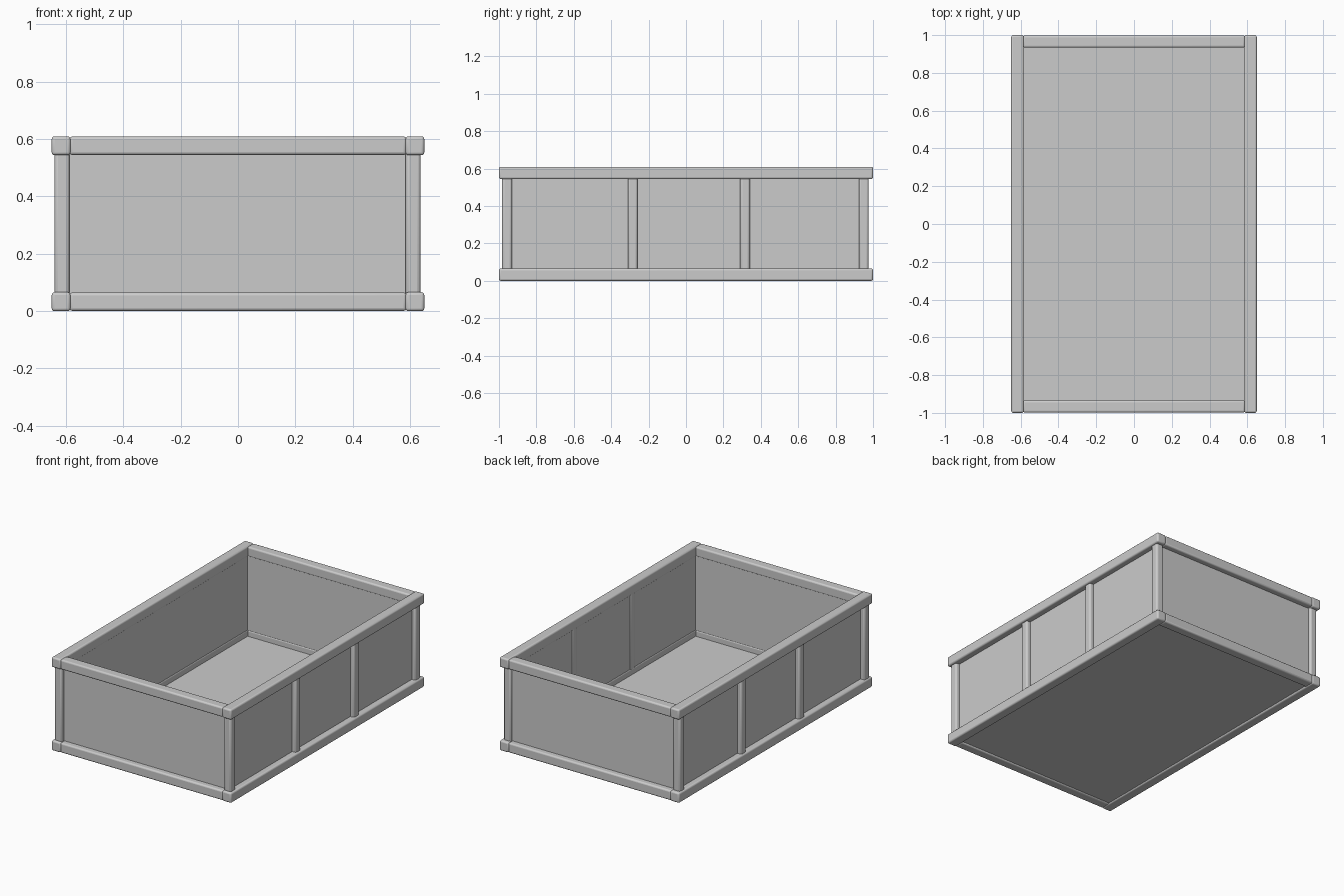
import bpy

if "Cube" in bpy.data.objects:
    bpy.data.objects.remove(bpy.data.objects["Cube"])

grey = bpy.data.materials.new("plain_grey")
grey.diffuse_color = (0.6, 0.6, 0.6, 1)
grey.use_nodes = True
grey.node_tree.nodes["Principled BSDF"].inputs["Base Color"].default_value = grey.diffuse_color


def box(name, lo, hi, bevel=0.0):
    """Box between two corners, optionally with rounded edges."""
    centre = [(a + b) / 2 for a, b in zip(lo, hi)]
    bpy.ops.mesh.primitive_cube_add(size=1, location=centre)
    ob = bpy.context.object
    ob.name = name
    ob.scale = [b - a for a, b in zip(lo, hi)]
    bpy.ops.object.transform_apply(location=False, rotation=False, scale=True)
    ob.data.materials.append(grey)
    if bevel:
        mod = ob.modifiers.new("rounded_edges", 'BEVEL')
        mod.width = bevel
        mod.segments = 3
        bpy.ops.object.shade_smooth_by_angle()
    return ob


X, Y, H = 0.65, 1.0, 0.61   # half width, half length, height
R = 0.066                   # rail thickness

# Top and bottom rails
for level, z in (("bottom", 0.0), ("top", H - R)):
    for side, s in (("left", -1), ("right", 1)):
        x0, x1 = sorted((s * X, s * (X - R)))
        box(f"{level}_{side}_rail", (x0, -Y, z), (x1, Y, z + R), 0.01)
    for end, s in (("front", -1), ("back", 1)):
        y0, y1 = sorted((s * (Y - 0.002), s * (Y - R)))
        box(f"{level}_{end}_rail", (-X + R - 0.004, y0, z + 0.001),
            (X - R + 0.004, y1, z + R - 0.001), 0.01)

# Upright posts along both long sides
for side, x in (("left", -0.614), ("right", 0.611)):
    for i, y in enumerate((-0.957, -0.285, 0.315, 0.95)):
        box(f"{side}_post_{i + 1}", (x - 0.026, y - 0.026, R - 0.02),
            (x + 0.026, y + 0.026, H - R + 0.02), 0.012)

# Thin wall panels and floor
for side, s in (("left", -1), ("right", 1)):
    x0, x1 = sorted((s * 0.588, s * 0.61))
    box(f"{side}_panel", (x0, -0.96, 0.02), (x1, 0.96, H - 0.02))
for end, s in (("front", -1), ("back", 1)):
    y0, y1 = sorted((s * 0.937, s * 0.96))
    box(f"{end}_panel", (-0.6, y0, 0.02), (0.6, y1, H - 0.02))
box("floor", (-0.6, -0.95, 0.01), (0.6, 0.95, 0.025))
